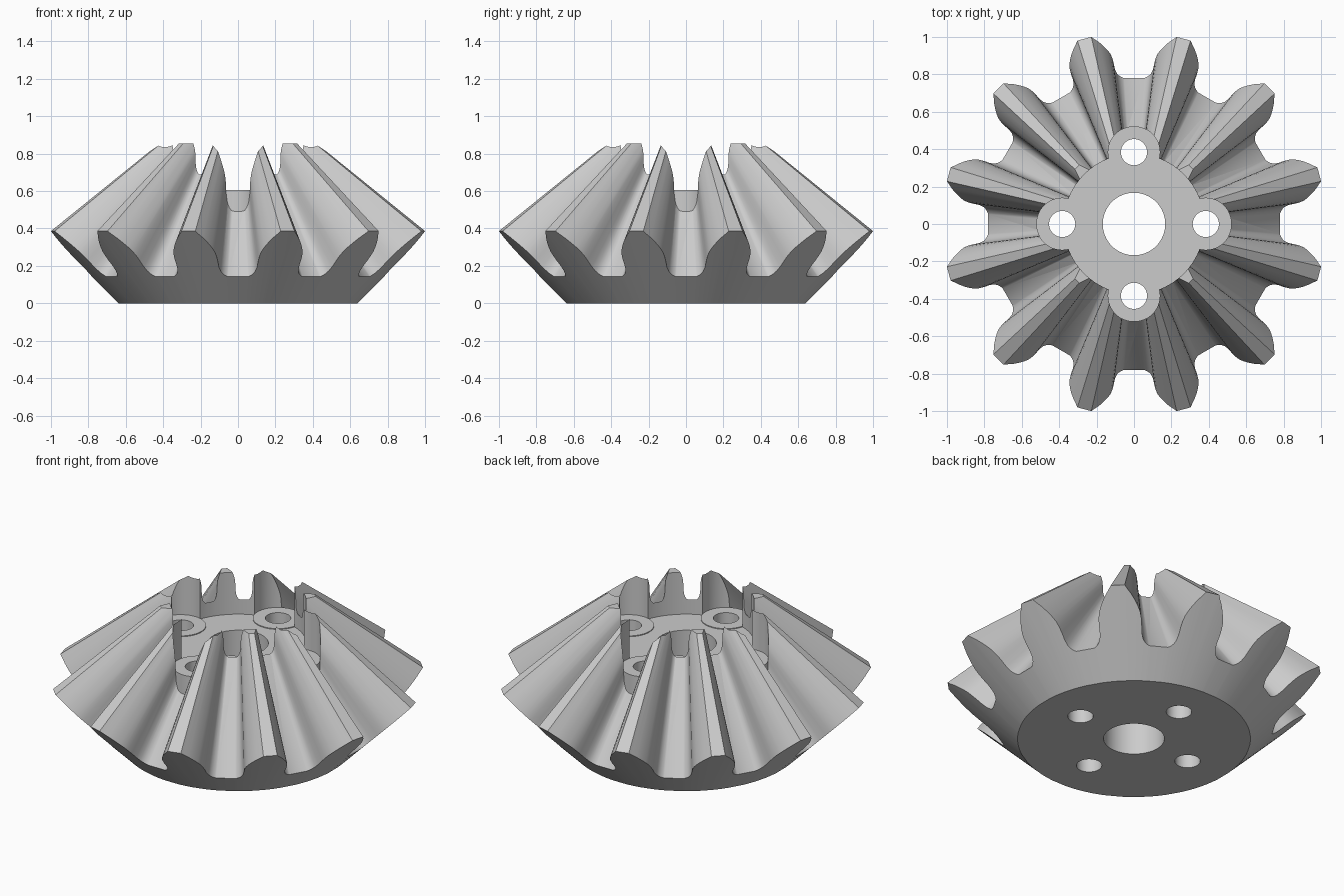
import bpy, bmesh
from math import sin, cos, radians, pi
from mathutils import Matrix

cube = bpy.data.objects.get("Cube")
if cube:
    bpy.data.objects.remove(cube, do_unlink=True)

TEETH = 12
APEX = 1.194          # height where all tooth lines meet
BASE_R = 0.64         # bottom disc radius, back cone rises at 45 degrees
TOP = 0.855
BOSS_R, BOSS_AT, BOSS_TOP = 0.138, 0.384, 0.605

# Half tooth outline on the back cone: radius, half angle in degrees
FLANK = [(0.782, 11.2), (0.785, 10.6), (0.791, 9.8), (0.80, 9.05), (0.812, 8.45),
         (0.835, 7.95), (0.87, 7.8), (0.895, 7.55), (0.917, 7.15), (0.94, 6.35),
         (0.965, 5.3), (0.99, 4.1), (1.01, 2.95), (1.026, 2.15)]

steel = bpy.data.materials.new("grey_steel")
steel.use_nodes = True
colour = (0.6, 0.6, 0.6, 1)
steel.diffuse_color = colour
steel.node_tree.nodes["Principled BSDF"].inputs["Base Color"].default_value = colour


def add_object(name, bm):
    bmesh.ops.recalc_face_normals(bm, faces=bm.faces)
    mesh = bpy.data.meshes.new(name)
    bm.to_mesh(mesh)
    bm.free()
    mesh.materials.append(steel)
    obj = bpy.data.objects.new(name, mesh)
    bpy.context.collection.objects.link(obj)
    return obj


def cylinder(name, radius, z0, z1, spots=((0, 0),), sides=64):
    bm = bmesh.new()
    for x, y in spots:
        bmesh.ops.create_cone(bm, cap_ends=True, segments=sides, radius1=radius,
                              radius2=radius, depth=z1 - z0,
                              matrix=Matrix.Translation((x, y, (z0 + z1) / 2)))
    return add_object(name, bm)


def combine(target, tool, operation):
    mod = target.modifiers.new(tool.name, 'BOOLEAN')
    mod.operation = operation
    mod.solver = 'EXACT'
    mod.object = tool
    bpy.context.view_layer.objects.active = target
    bpy.ops.object.modifier_apply(modifier=mod.name)
    bpy.data.objects.remove(tool, do_unlink=True)


# Toothed body: bottom ring, back cone outline, then outline shrunk toward the apex
outline = []
for i in range(TEETH):
    middle = 2 * pi * (i + 0.5) / TEETH
    outline += [(r, middle - radians(a)) for r, a in FLANK]
    outline += [(r, middle + radians(a)) for r, a in reversed(FLANK)]

bm = bmesh.new()
bottom = [bm.verts.new((BASE_R * cos(a), BASE_R * sin(a), 0)) for r, a in outline]
outer = [bm.verts.new((r * cos(a), r * sin(a), r - BASE_R)) for r, a in outline]
shrink = 0.25
inner = [bm.verts.new((v.co.x * shrink, v.co.y * shrink,
                       APEX + (v.co.z - APEX) * shrink)) for v in outer]
count = len(outline)
for low, high in ((bottom, outer), (outer, inner)):
    for i in range(count):
        j = (i + 1) % count
        bm.faces.new((low[i], low[j], high[j], high[i]))
bm.faces.new(bottom)
crown = bm.verts.new((0, 0, APEX - 0.2))
for i in range(count):
    bm.faces.new((inner[i], inner[(i + 1) % count], crown))
gear = add_object("bevel_gear", bm)

# Flat top and central recess
combine(gear, cylinder("top_trim", 1.5, TOP, 1.6), 'DIFFERENCE')
combine(gear, cylinder("recess", 0.375, 0.6, 1.5, sides=96), 'DIFFERENCE')

# Four bolt bosses standing in pockets cut from the teeth
spots = [(BOSS_AT * cos(k * pi / 2), BOSS_AT * sin(k * pi / 2)) for k in range(4)]
combine(gear, cylinder("pockets", BOSS_R, BOSS_TOP - 0.002, 1.5, spots), 'DIFFERENCE')
combine(gear, cylinder("bosses", BOSS_R + 0.0005, 0.3, BOSS_TOP, spots), 'UNION')

# Shaft hole and bolt holes
combine(gear, cylinder("bolt_holes", 0.07, -0.2, 1.2, spots, 48), 'DIFFERENCE')
combine(gear, cylinder("shaft_hole", 0.167, -0.2, 1.2), 'DIFFERENCE')

# Smooth flanks with crisp edges
for obj in bpy.context.selected_objects:
    obj.select_set(False)
gear.select_set(True)
bpy.context.view_layer.objects.active = gear
bpy.ops.object.shade_smooth_by_angle(angle=radians(25))
